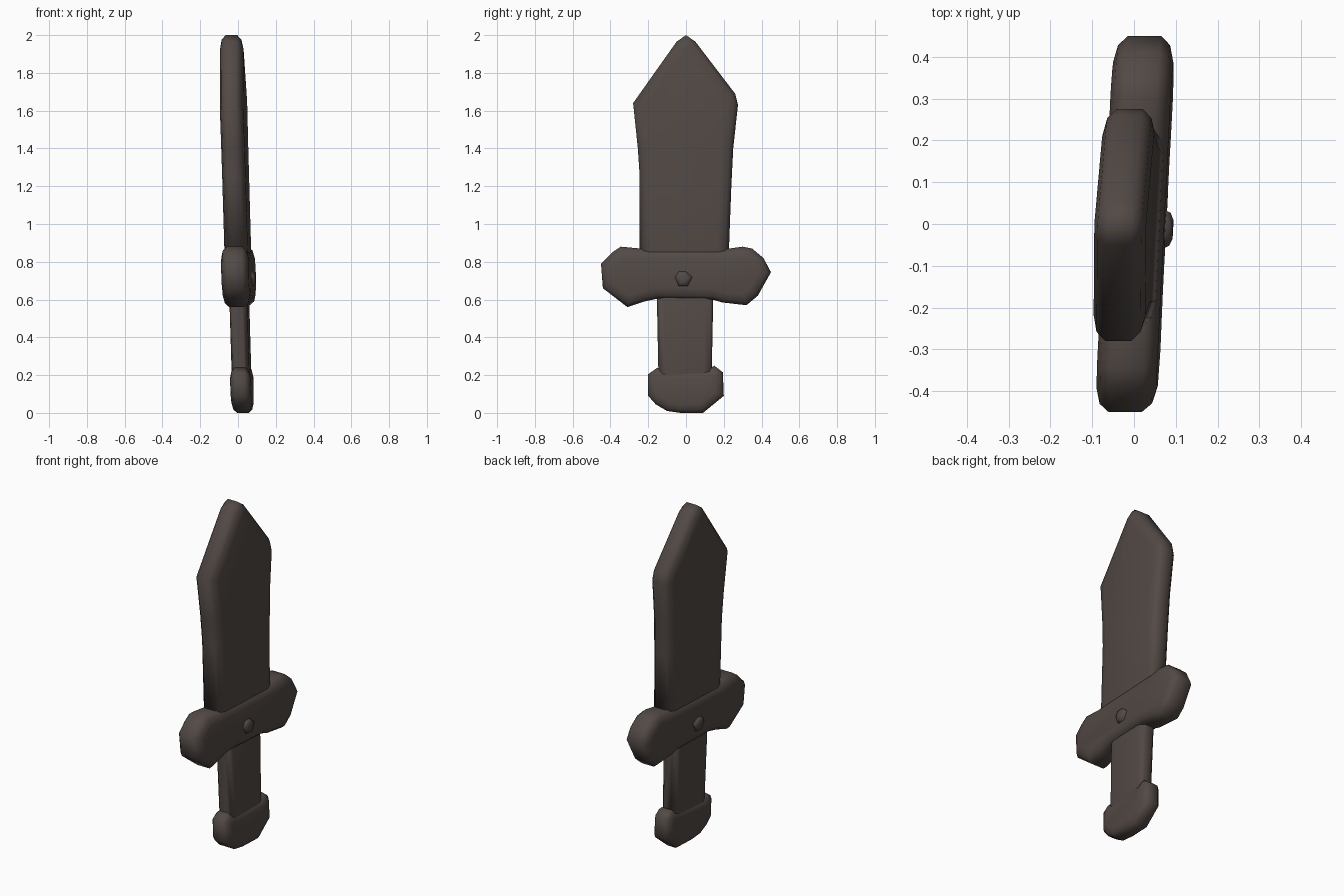
import bpy
import bmesh

cube = bpy.data.objects.get("Cube")
if cube:
    bpy.data.objects.remove(cube, do_unlink=True)

# One dark weathered material for the whole sword
worn = bpy.data.materials.new("dark_brown_grey")
worn.use_nodes = True
colour = (0.085, 0.067, 0.060, 1)
worn.diffuse_color = colour
bsdf = worn.node_tree.nodes["Principled BSDF"]
bsdf.inputs["Base Color"].default_value = colour
bsdf.inputs["Roughness"].default_value = 0.9


def lean(co):
    """Slight backward lean and twist of the hand-carved slab."""
    co.x += 0.025 - 0.03 * co.z + 0.05 * co.y


def slab(name, outline, half, rim, margin):
    """Outline in (y, z), thickened along x, with soft rounded rims on both sides."""
    bm = bmesh.new()
    near = [bm.verts.new((half * rim, y, z)) for y, z in outline]
    far = [bm.verts.new((-half * rim, y, z)) for y, z in outline]
    caps = [(bm.faces.new(near), 1), (bm.faces.new(far[::-1]), -1)]
    n = len(outline)
    for i in range(n):
        j = (i + 1) % n
        bm.faces.new((near[i], far[i], far[j], near[j]))
    bmesh.ops.recalc_face_normals(bm, faces=bm.faces)
    # Two inset steps round each broad side
    for cap, side in caps:
        for share, height in ((0.35, rim + (1 - rim) * 0.7), (0.65, 1)):
            bmesh.ops.inset_region(bm, faces=[cap], thickness=margin * share,
                                   depth=0, use_even_offset=True)
            for v in cap.verts:
                v.co.x = side * half * height
    for v in bm.verts:
        lean(v.co)
    bmesh.ops.recalc_face_normals(bm, faces=bm.faces)

    mesh = bpy.data.meshes.new(name)
    bm.to_mesh(mesh)
    bm.free()
    mesh.materials.append(worn)
    obj = bpy.data.objects.new(name, mesh)
    bpy.context.collection.objects.link(obj)
    bpy.ops.object.select_all(action="DESELECT")
    obj.select_set(True)
    bpy.context.view_layer.objects.active = obj
    bpy.ops.object.shade_smooth_by_angle(angle=1.1)
    return obj


# Broad blade, flaring towards a pointed tip
slab("blade", [(-0.245, 0.8), (0.225, 0.8), (0.24, 1.2), (0.25, 1.4),
               (0.275, 1.63), (0.26, 1.69), (0.05, 1.965), (0, 2.0),
               (-0.05, 1.965), (-0.28, 1.64), (-0.255, 1.4), (-0.245, 1.25)],
     0.062, 0.5, 0.06)

# Crossguard with two swollen ends
slab("crossguard", [(-0.45, 0.79), (-0.44, 0.66), (-0.31, 0.56), (-0.22, 0.59),
                    (-0.15, 0.605), (0.14, 0.6), (0.19, 0.585), (0.32, 0.57),
                    (0.38, 0.62), (0.45, 0.745), (0.41, 0.82), (0.35, 0.87),
                    (0.3, 0.88), (0.23, 0.87), (-0.24, 0.87), (-0.345, 0.88),
                    (-0.39, 0.85)],
     0.072, 0.55, 0.055)

# Small worn lump at the middle of the crossguard
slab("guard_boss", [(-0.06, 0.72), (-0.04, 0.67), (0.01, 0.67), (0.035, 0.72),
                    (0, 0.75), (-0.04, 0.75)],
     0.09, 0.75, 0.02)

# Grip
slab("grip", [(-0.145, 0.15), (0.135, 0.15), (0.145, 0.65), (-0.155, 0.65)],
     0.047, 0.5, 0.04)

# Pommel with a faceted lower edge
slab("pommel", [(-0.2, 0.205), (-0.2, 0.09), (-0.16, 0.045), (-0.1, 0.01),
                (-0.03, 0), (0.09, 0), (0.2, 0.09), (0.195, 0.215),
                (0.15, 0.25), (0.12, 0.23), (-0.12, 0.22), (-0.15, 0.24)],
     0.054, 0.5, 0.045)
